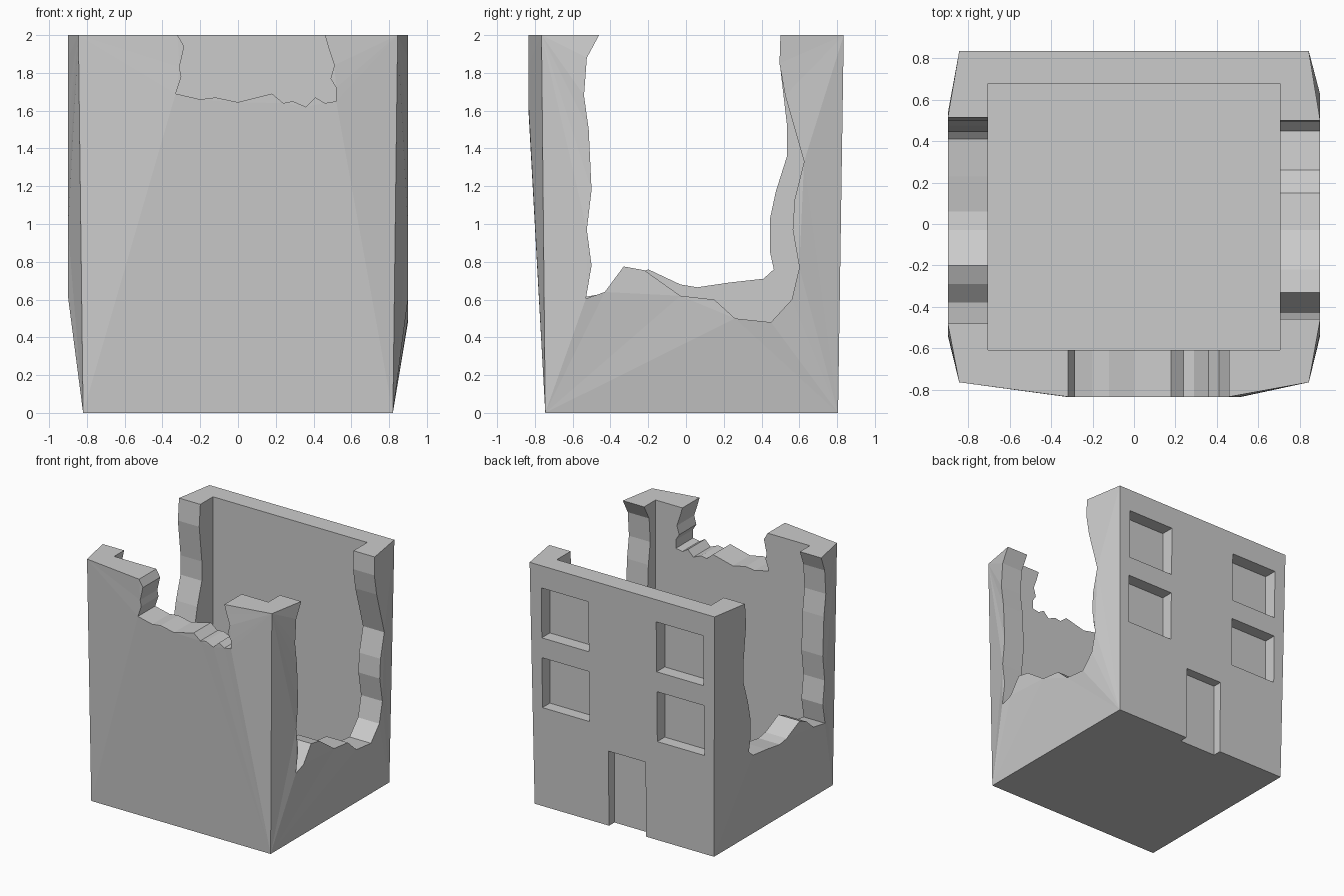
import bpy, bmesh
from mathutils import Matrix, Vector

if "Cube" in bpy.data.objects:
    bpy.data.objects.remove(bpy.data.objects["Cube"])

H, FLOOR = 2.0, 0.12
# broken-edge profiles (position along wall, height), low coordinate to high
FRONT = [(-.32, H), (-.285, 1.94), (-.31, 1.83), (-.3, 1.78), (-.33, 1.69), (-.2, 1.66),
         (-.12, 1.67), (0, 1.645), (.18, 1.69), (.24, 1.64), (.29, 1.65), (.36, 1.62),
         (.41, 1.67), (.46, 1.64), (.52, 1.65), (.52, 1.72), (.49, 1.77), (.51, 1.84),
         (.48, 1.93), (.46, H)]
SIDE_EDGE = [(-.525, 1.88), (-.54, 1.68), (-.515, 1.5), (-.5, 1.18), (-.525, .97), (-.5, .78)]
RIGHT = [(-.46, H)] + SIDE_EDGE + [
    (-.53, .605), (-.43, .64), (-.33, .775), (-.22, .755), (-.03, .62), (.15, .6), (.26, .5),
    (.45, .48), (.56, .6), (.6, .77), (.565, .97), (.575, 1.13), (.625, 1.33), (.525, 1.68),
    (.495, 1.85), (.5, H)]
LEFT = [(-.48, H)] + SIDE_EDGE + [
    (-.53, .615), (-.38, .64), (-.29, .72), (-.2, .76), (-.03, .68), (.06, .665), (.23, .69),
    (.41, .71), (.465, .76), (.445, .85), (.445, 1.03), (.475, 1.17), (.535, 1.36),
    (.535, 1.52), (.5, 1.82), (.515, H)]

# corners in order: front left, front right, back right, back left
base = [(-.82, -.745, 0), (.82, -.745, 0), (.82, .805, 0), (-.82, .805, 0)]
top = [(-.845, -.765, H), (.845, -.765, H), (.845, .835, H), (-.845, .835, H)]
inner = [(-.705, -.61), (.705, -.61), (.705, .68), (-.705, .68)]
floor = [(x, y, FLOOR) for x, y in inner]
rim = [(x, y, H) for x, y in inner]

bm = bmesh.new()


def face(points):
    bm.faces.new([bm.verts.new(p) for p in points])


def broken_wall(a, b, outer, inside):
    """Both skins of a wall between corners a and b, joined along the broken edge."""
    face([base[a], base[b], top[b], *reversed(outer), top[a]])
    face([floor[a], floor[b], rim[b], *reversed(inside), rim[a]])
    for i in range(len(outer) - 1):
        face([outer[i], outer[i + 1], inside[i + 1], inside[i]])


f_out, f_in = ([(u, y, z) for u, z in FRONT] for y in (-.835, -.61))
r_out, r_in = ([(x, u, z) for u, z in RIGHT] for x in (.9, .705))
l_out, l_in = ([(x, u, z) for u, z in LEFT] for x in (-.9, -.705))
broken_wall(0, 1, f_out, f_in)
broken_wall(1, 2, r_out, r_in)
broken_wall(0, 3, l_out, l_in)

# solid back wall, underside and floor
face([base[2], base[3], top[3], top[2]])
face([floor[2], floor[3], rim[3], rim[2]])
face(base)
face(floor)

# remaining wall tops
face([r_out[-1], top[2], top[3], l_out[-1], l_in[-1], rim[3], rim[2], r_in[-1]])
face([l_out[0], top[0], f_out[0], f_in[0], rim[0], l_in[0]])
face([f_out[-1], top[1], r_out[0], r_in[0], rim[1], f_in[-1]])

bmesh.ops.remove_doubles(bm, verts=bm.verts, dist=1e-4)
bmesh.ops.triangulate(bm, faces=bm.faces)
bmesh.ops.recalc_face_normals(bm, faces=bm.faces)
mesh = bpy.data.meshes.new("ruined_building")
bm.to_mesh(mesh)
bm.free()
building = bpy.data.objects.new("ruined_building", mesh)
bpy.context.collection.objects.link(building)

# recess cutters: four windows and a door in the back wall
cut = bmesh.new()


def recess(x0, x1, z0, z1, y0):
    size = Vector((x1 - x0, 1 - y0, z1 - z0))
    centre = Vector((x0 + x1, 1 + y0, z0 + z1)) / 2
    bmesh.ops.create_cube(cut, size=1, matrix=Matrix.Translation(centre) @ Matrix.Diagonal(size).to_4x4())


for x in (-.74, .31):
    for z in (.82, 1.4):
        recess(x, x + .43, z, z + .415, .72)
recess(-.2, .14, -.1, .62, .735)
cut_mesh = bpy.data.meshes.new("recess_cutter")
cut.to_mesh(cut_mesh)
cut.free()
cutter = bpy.data.objects.new("recess_cutter", cut_mesh)
bpy.context.collection.objects.link(cutter)
cutter.hide_render = True

mod = building.modifiers.new("recesses", 'BOOLEAN')
mod.operation = 'DIFFERENCE'
mod.solver = 'EXACT'
mod.object = cutter
bpy.context.view_layer.objects.active = building
bpy.ops.object.modifier_apply(modifier=mod.name)
bpy.data.objects.remove(cutter)
